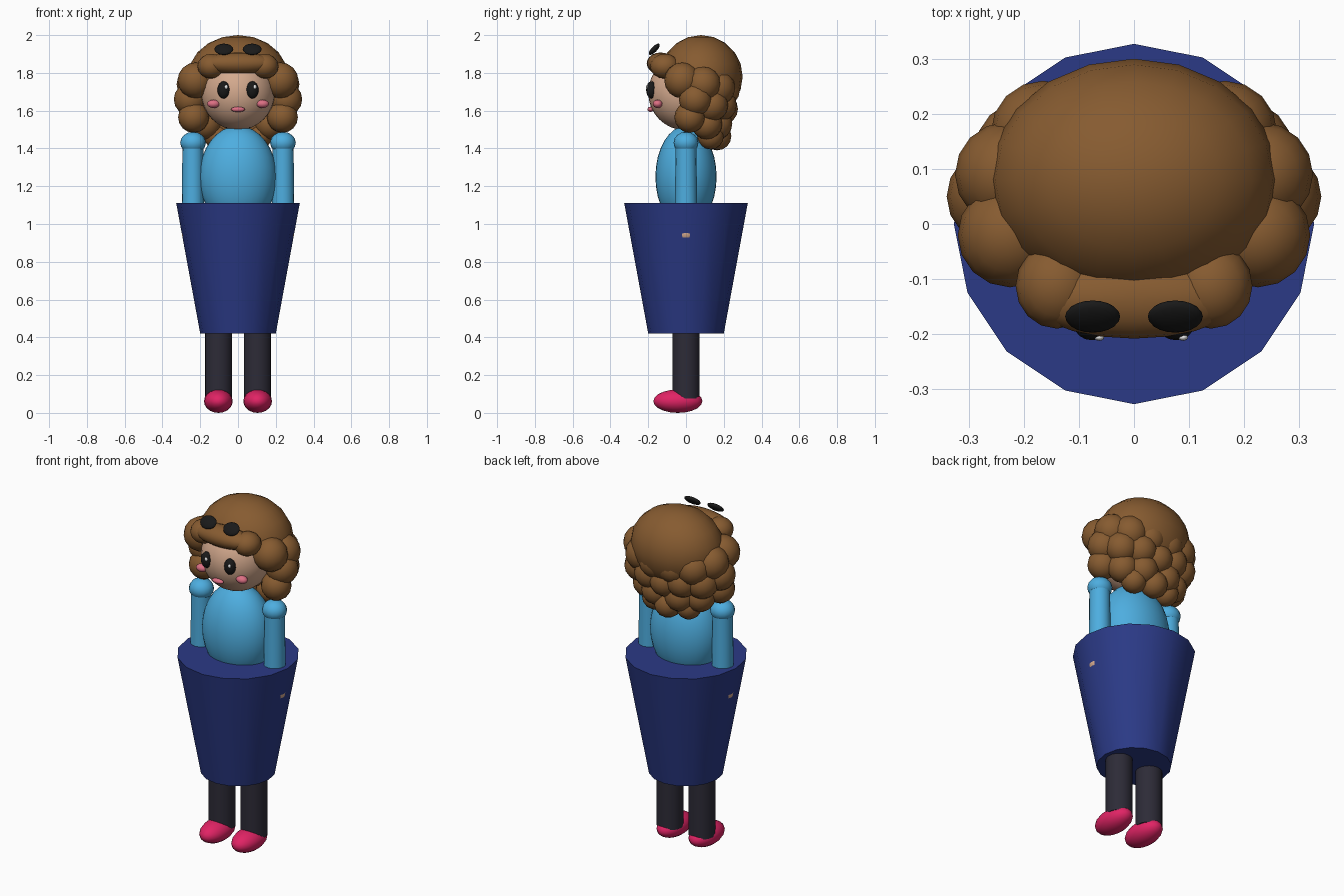
import bpy, math


def material(name, rgb):
    m = bpy.data.materials.new(name)
    m.diffuse_color = (*rgb, 1)
    return m


BROWN = material("hair brown", (0.24, 0.105, 0.03))
SKY = material("sky blue", (0.075, 0.42, 0.74))
NAVY = material("navy", (0.024, 0.042, 0.24))
CHARCOAL = material("charcoal", (0.026, 0.024, 0.038))
MAGENTA = material("magenta", (0.75, 0.017, 0.13))
SKIN = material("skin", (0.66, 0.40, 0.27))
ROSE = material("rose", (0.72, 0.16, 0.23))
BLACK = material("black", (0.01, 0.01, 0.01))
WHITE = material("white", (0.9, 0.9, 0.9))


def finish(name, mat, angle):
    ob = bpy.context.object
    ob.name = name
    ob.data.materials.append(mat)
    bpy.ops.object.transform_apply(location=False, rotation=True, scale=True)
    bpy.ops.object.shade_smooth_by_angle(angle=math.radians(angle))
    return ob


def ball(name, loc, radii, mat, segs=24, tilt=0):
    bpy.ops.mesh.primitive_uv_sphere_add(segments=segs, ring_count=segs // 2, radius=1,
                                         location=loc, rotation=(tilt, 0, 0))
    bpy.context.object.scale = radii
    return finish(name, mat, 60)


def cone(name, x, z0, z1, r0, r1, mat, segs=16, angle=40):
    bpy.ops.mesh.primitive_cone_add(vertices=segs, radius1=r0, radius2=r1, depth=z1 - z0,
                                    location=(x, 0, (z0 + z1) / 2))
    return finish(name, mat, angle)


# body, skirt, head
ball("torso", (0, 0, 1.25), (0.205, 0.162, 0.27), SKY, 32)
cone("skirt", 0, 0.42, 1.11, 0.2, 0.327, NAVY, 16)
ball("head", (0, -0.005, 1.695), (0.195, 0.195, 0.198), SKIN, 32)

# hair cap and middle of the fringe
ball("hair_cap", (0, 0.08, 1.78), (0.265, 0.22, 0.22), BROWN, 20)
ball("fringe_middle", (0, -0.135, 1.85), (0.19, 0.073, 0.058), BROWN, 20)
ball("mouth", (0, -0.188, 1.607), (0.037, 0.016, 0.014), ROSE, 16)

# curls: x, y, z, radius (mirrored unless on the centre line)
curls = [
    (0.225, -0.02, 1.76, 0.095), (0.23, 0.09, 1.74, 0.095),
    (0.165, 0.165, 1.72, 0.095), (0.06, 0.195, 1.71, 0.09),
    (0.252, 0.05, 1.66, 0.088), (0.2, 0.135, 1.63, 0.088),
    (0.105, 0.18, 1.63, 0.088), (0, 0.19, 1.61, 0.085),
    (0.235, 0.02, 1.565, 0.082), (0.17, 0.11, 1.53, 0.082),
    (0.075, 0.16, 1.53, 0.085), (0.11, 0.13, 1.465, 0.07),
    (0, 0.165, 1.465, 0.075),
]
for i, (x, y, z, r) in enumerate(curls):
    for s in ((-1, 1) if x else (1,)):
        ball(f"curl_{i}", (s * x, y, z), (r, r, r), BROWN, 16)

# mirrored pairs
for s, side in ((-1, "left"), (1, "right")):
    ball(f"fringe_end_{side}", (s * 0.14, -0.112, 1.835), (0.075, 0.078, 0.066), BROWN, 16)
    # face
    ball(f"eye_{side}", (s * 0.076, -0.183, 1.71), (0.033, 0.028, 0.046), BLACK, 16)
    ball(f"eye_glint_{side}", (s * 0.076 + 0.013, -0.206, 1.725), (0.009, 0.006, 0.011), WHITE, 12)
    ball(f"cheek_{side}", (s * 0.13, -0.15, 1.636), (0.034, 0.026, 0.022), ROSE, 16)
    # dark lenses resting above the fringe
    ball(f"lens_{side}", (s * 0.075, -0.168, 1.925), (0.05, 0.039, 0.015), BLACK, 20,
         math.radians(46))
    # arms
    ball(f"shoulder_{side}", (s * 0.238, 0, 1.43), (0.068, 0.066, 0.058), SKY, 16)
    cone(f"arm_{side}", s * 0.239, 0.965, 1.43, 0.06, 0.055, SKY, 16)
    ball(f"hand_{side}", (s * 0.242, 0, 0.95), (0.056, 0.055, 0.055), SKIN, 16)
    # legs and shoes
    cone(f"leg_{side}", s * 0.103, 0.075, 0.45, 0.072, 0.072, CHARCOAL, 20)
    ball(f"shoe_{side}", (s * 0.104, -0.043, 0.062), (0.076, 0.13, 0.062), MAGENTA, 20)
